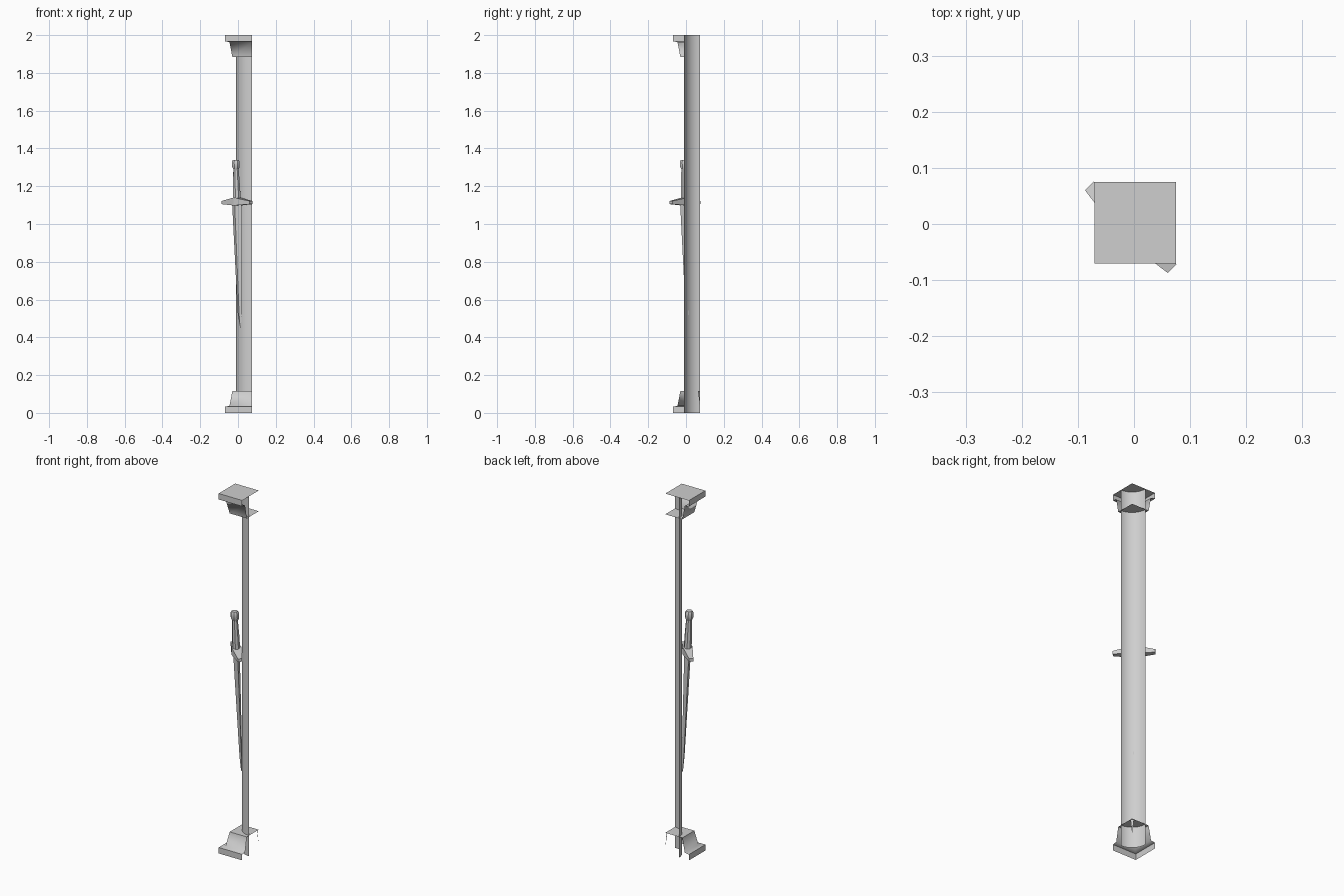
import bpy
import bmesh
from math import sin, cos, pi, radians, sqrt
from mathutils import Vector

cube = bpy.data.objects.get("Cube")
if cube:
    bpy.data.objects.remove(cube, do_unlink=True)

stone = bpy.data.materials.new("pale_grey")
stone.use_nodes = True
GREY = (0.62, 0.62, 0.62, 1)
stone.diffuse_color = GREY
stone.node_tree.nodes["Principled BSDF"].inputs["Base Color"].default_value = GREY

WALL = 0.075          # the two open sides end on this plane
OUT = Vector((-1, -1, 0)) / sqrt(2)    # corner-facing direction
SIDE = Vector((1, -1, 0)) / sqrt(2)    # along the guard
UP = Vector((0, 0, 1))


def loft(name, rings, closed=True, caps=False, angle=30):
    """Skin a list of point rings into one object."""
    bm = bmesh.new()
    rows = [[bm.verts.new(p) for p in ring] for ring in rings]
    n = len(rows[0])
    for a, b in zip(rows, rows[1:]):
        for i in range(n if closed else n - 1):
            j = (i + 1) % n
            bm.faces.new((a[i], a[j], b[j], b[i]))
    if caps:
        bm.faces.new(rows[0][::-1])
        bm.faces.new(rows[-1])
    if closed:
        bmesh.ops.recalc_face_normals(bm, faces=bm.faces)
    mesh = bpy.data.meshes.new(name)
    bm.to_mesh(mesh)
    bm.free()
    obj = bpy.data.objects.new(name, mesh)
    obj.data.materials.append(stone)
    bpy.context.collection.objects.link(obj)
    bpy.ops.object.select_all(action="DESELECT")
    obj.select_set(True)
    bpy.context.view_layer.objects.active = obj
    bpy.ops.object.shade_smooth_by_angle(angle=radians(angle))
    return obj


def plate(name, edge, z, up=True):
    """Flat square from the moulding edge back to the open corner."""
    xs = (edge, WALL) if up else (WALL, edge)
    return loft(name, [[(x, edge, z), (x, WALL, z)] for x in xs[::-1]], closed=False)


# Quarter-round shaft
R = 0.085
arc = [pi + pi / 2 * i / 12 for i in range(13)]
loft("shaft", [[(WALL + R * cos(a), WALL + R * sin(a), z) for a in arc]
               for z in (0, 2)], closed=False)

# Base and capital mouldings, mitred at the outer corner
profile = [(-0.07, 0), (-0.07, 0.033), (-0.045, 0.037), (-0.03, 0.115)]


def moulding(name, rows):
    loft(name, [[(e, WALL, z), (e, e, z), (WALL, e, z)] for e, z in rows],
         closed=False, angle=75)


moulding("base_moulding", profile)
moulding("capital_moulding", [(e, 2 - z) for e, z in profile[::-1]])
plate("base_top", -0.03, 0.115)
plate("capital_underside", -0.03, 1.885, up=False)
plate("capital_top", -0.07, 2)

# Small flap under the back corner of the base
flap = bpy.data.meshes.new("base_corner_flap")
flap.from_pydata([(WALL, 0.063, 0.115), (0.063, WALL, 0.115), (WALL, WALL, 0.03)],
                 [], [(0, 1, 2)])
flap.materials.append(stone)
bpy.context.collection.objects.link(bpy.data.objects.new("base_corner_flap", flap))


# Sword leaning on the shaft, tip sunk into it
def lean(z):
    return OUT * (0.017 - 0.039 * (1.34 - z)) + UP * z


def section(z, wide, deep, sides):
    offset = pi / sides if sides == 8 else 0
    return [lean(z) + SIDE * wide * cos(a) + OUT * deep * sin(a)
            for a in (offset + 2 * pi * i / sides for i in range(sides))]


def sword_part(name, rows, sides):
    loft(name, [section(z, w, d, sides) for z, w, d in rows], caps=True)


sword_part("sword_blade", [(0.45, 0.002, 0.002), (0.53, 0.017, 0.007),
                           (1.11, 0.036, 0.017)], 4)
sword_part("sword_grip", [(1.12, 0.023, 0.02), (1.2, 0.021, 0.019),
                          (1.3, 0.015, 0.014)], 8)
sword_part("sword_pommel", [(1.29, 0.016, 0.016), (1.305, 0.022, 0.022),
                            (1.33, 0.022, 0.022), (1.34, 0.016, 0.016)], 8)

# Tapered crossguard
guard = []
for t, deep, low, high in ((-0.104, 0.011, 1.105, 1.122), (0, 0.025, 1.098, 1.14),
                           (0.104, 0.011, 1.105, 1.122)):
    mid = lean(1.115) - UP * 1.115 + SIDE * t
    guard.append([mid + OUT * f + UP * z for f, z in
                  ((deep, low), (deep, high), (-deep, high), (-deep, low))])
loft("sword_guard", guard, caps=True, angle=10)
